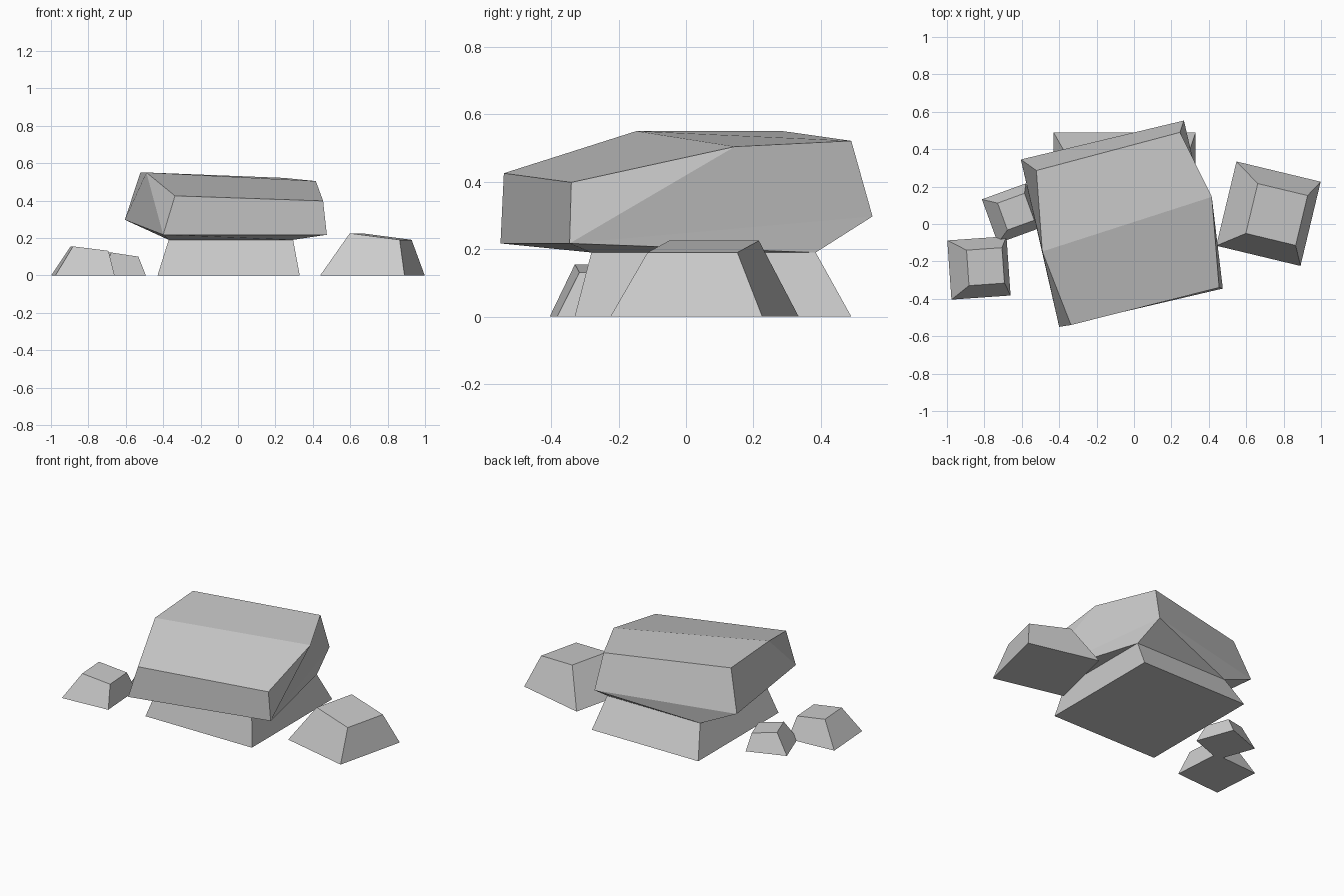
import bpy
import bmesh
from math import radians
from mathutils import Matrix, Vector

default_cube = bpy.data.objects.get("Cube")
if default_cube:
    bpy.data.objects.remove(default_cube, do_unlink=True)

# Single stone colour
stone = bpy.data.materials.new("stone_grey")
stone.use_nodes = True
colour = (0.6, 0.6, 0.6, 1.0)
stone.diffuse_color = colour
shader = next(n for n in stone.node_tree.nodes if n.type == "BSDF_PRINCIPLED")
shader.inputs["Base Color"].default_value = colour
shader.inputs["Roughness"].default_value = 0.9


def finish(name, bm):
    """Turn a bmesh into a flat-shaded stone object."""
    bmesh.ops.recalc_face_normals(bm, faces=bm.faces[:])
    mesh = bpy.data.meshes.new(name)
    bm.to_mesh(mesh)
    bm.free()
    mesh.materials.append(stone)
    obj = bpy.data.objects.new(name, mesh)
    bpy.context.collection.objects.link(obj)
    return obj


def corners(width, depth):
    """Rectangle corners: front left, front right, back right, back left as drawn."""
    return [Vector((sx * width / 2, sy * depth / 2, 0))
            for sx, sy in ((-1, -1), (1, -1), (1, 1), (-1, 1))]


def tapered_rock(name, centre, angle, base, top, shift, heights):
    """Four-sided rock with a narrower, shifted top sloping along its own x."""
    bm = bmesh.new()
    turn = Matrix.Rotation(radians(angle), 3, "Z")
    origin = Vector((*centre, 0))
    low = [bm.verts.new(origin + turn @ c) for c in corners(*base)]
    high = []
    for c in corners(*top):
        height = heights[0] if c.x < 0 else heights[1]
        high.append(bm.verts.new(origin + turn @ c + Vector((*shift, height))))
    bm.faces.new(low)
    bm.faces.new(high)
    for i in range(4):
        j = (i + 1) % 4
        bm.faces.new((low[i], low[j], high[j], high[i]))
    return finish(name, bm)


# Foundation block and the loose rocks around it
tapered_rock("foundation_rock", (-0.05, 0.08), 0, (0.76, 0.82),
             (0.665, 0.665), (0.012, -0.028), (0.19, 0.19))
tapered_rock("large_side_rock", (0.719, 0.055), -13.5, (0.463, 0.463),
             (0.274, 0.274), (0.044, -0.004), (0.225, 0.19))
tapered_rock("medium_side_rock", (-0.829, -0.235), 4, (0.317, 0.317),
             (0.19, 0.19), (0.035, 0.007), (0.155, 0.131))
tapered_rock("small_side_rock", (-0.653, 0.057), 20, (0.25, 0.25),
             (0.153, 0.153), (0.022, 0.009), (0.122, 0.10))

# Capstone: skirt rising from the foundation, slanted sides and a folded top
bm = bmesh.new()
seat = [bm.verts.new(c + Vector((-0.038, 0.052, 0.19))) for c in corners(0.665, 0.665)]
rim = [bm.verts.new(p) for p in (
    (-0.40, -0.55, 0.217), (0.475, -0.345, 0.217),
    (0.267, 0.553, 0.297), (-0.605, 0.345, 0.297))]
front_l, front_r, fold_r, back_r, back_l, fold_l = [bm.verts.new(p) for p in (
    (-0.337, -0.54, 0.425), (0.455, -0.34, 0.398), (0.416, 0.145, 0.504),
    (0.246, 0.49, 0.521), (-0.522, 0.286, 0.55), (-0.49, -0.147, 0.55))]
for i in range(4):
    j = (i + 1) % 4
    bm.faces.new((seat[i], seat[j], rim[i]))
    bm.faces.new((rim[i], seat[j], rim[j]))
for face in (
        (rim[0], rim[1], front_r, front_l),
        (rim[1], fold_r, front_r),
        (rim[1], rim[2], back_r, fold_r),
        (rim[2], rim[3], back_l, back_r),
        (rim[3], rim[0], fold_l, back_l),
        (rim[0], front_l, fold_l),
        (front_l, front_r, fold_r, fold_l),
        (fold_l, fold_r, back_r, back_l)):
    bm.faces.new(face)
finish("capstone", bm)
